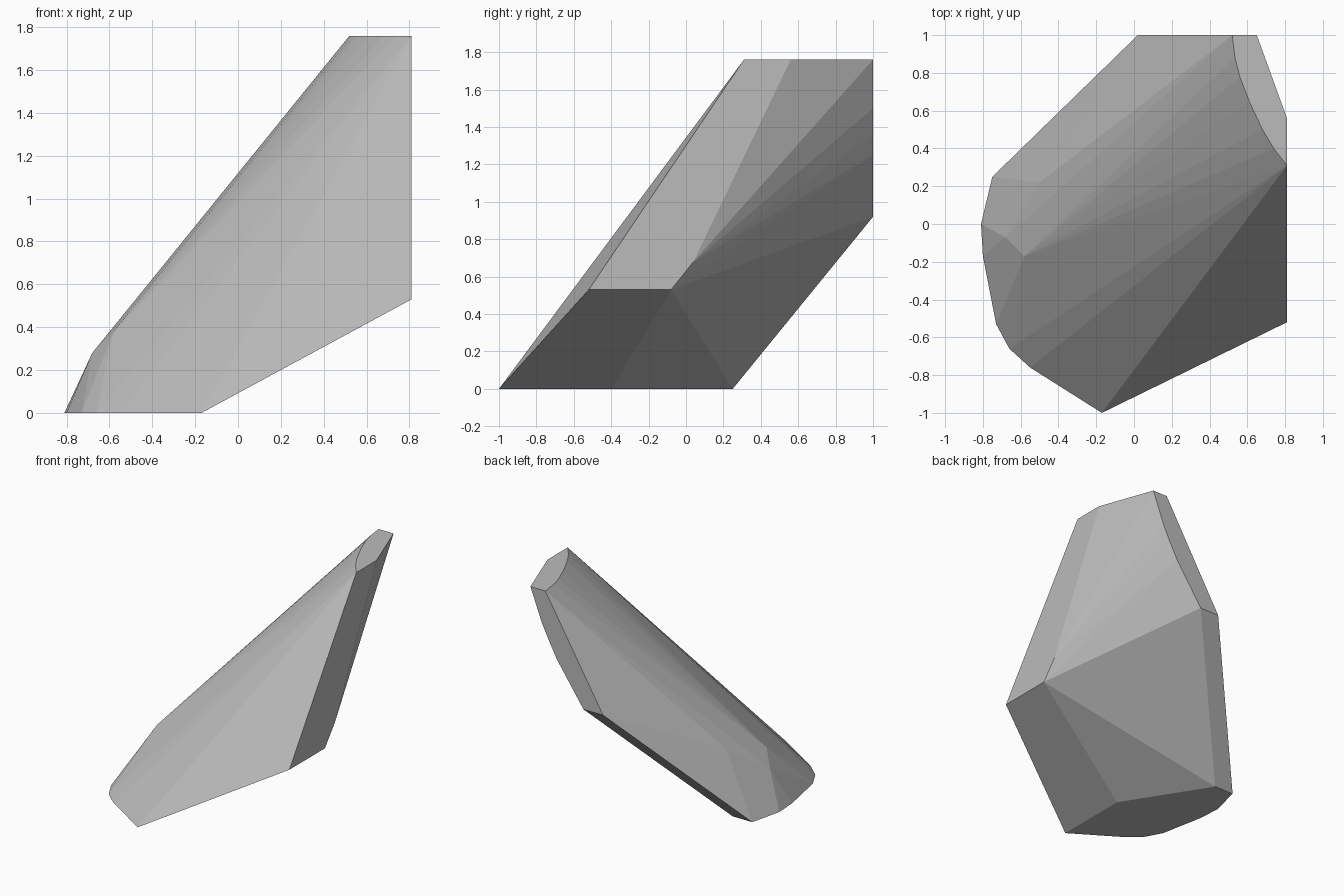
import bpy
import bmesh


def make_material(name, color):
    material = bpy.data.materials.new(name)
    material.use_nodes = True
    material.diffuse_color = color
    shader = next(node for node in material.node_tree.nodes if node.type == "BSDF_PRINCIPLED")
    shader.inputs["Base Color"].default_value = color
    shader.inputs["Roughness"].default_value = 0.8
    return material


def build_hull(name, points, material):
    """Wrap the outline points in a closed convex shell with flat faces."""
    mesh = bpy.data.meshes.new(name)
    bm = bmesh.new()
    for point in points:
        bm.verts.new(point)
    bmesh.ops.convex_hull(bm, input=bm.verts[:])
    loose = [vert for vert in bm.verts if not vert.link_faces]
    bmesh.ops.delete(bm, geom=loose, context="VERTS")
    bmesh.ops.recalc_face_normals(bm, faces=bm.faces[:])
    bm.to_mesh(mesh)
    bm.free()
    mesh.materials.append(material)
    shard = bpy.data.objects.new(name, mesh)
    bpy.context.collection.objects.link(shard)
    return shard


default_cube = bpy.data.objects.get("Cube")
if default_cube:
    bpy.data.objects.remove(default_cube, do_unlink=True)

top_height = 1.76
side_x = 0.81
back_y = 1.0

# Flat underside outline (x, y)
base_outline = [(-0.17, -1), (-0.55, -0.76), (-0.66, -0.66), (-0.73, -0.53),
                (-0.8, -0.17), (-0.81, 0), (-0.75, 0.25), (-0.58, 0.25), (-0.17, -0.4)]

# Flat tip with a curved front edge (x, y)
tip_outline = [(0.52, 1), (0.535, 0.88), (0.56, 0.78), (0.61, 0.65), (0.68, 0.5),
               (0.74, 0.4), (0.81, 0.31), (0.81, 0.56), (0.65, 1)]

# Flat back facet with a curved edge (x, z)
back_outline = [(0.02, 0.92), (0.19, 0.92), (0.42, 1.25), (0.48, 1.36), (0.55, 1.5)]

# Lower end of the flat side facet (y, z)
side_outline = [(-0.52, 0.53), (-0.08, 0.53), (0.04, 0.68)]

# Chipped corners above the base
chipped_corners = [(-0.68, -0.07, 0.28), (-0.58, -0.17, 0.38), (-0.5, 0.22, 0.5)]

points = [(x, y, 0) for x, y in base_outline]
points += [(x, y, top_height) for x, y in tip_outline]
points += [(x, back_y, z) for x, z in back_outline]
points += [(side_x, y, z) for y, z in side_outline]
points += chipped_corners

stone_grey = make_material("stone grey", (0.5, 0.5, 0.5, 1))
build_hull("stone_shard", points, stone_grey)
